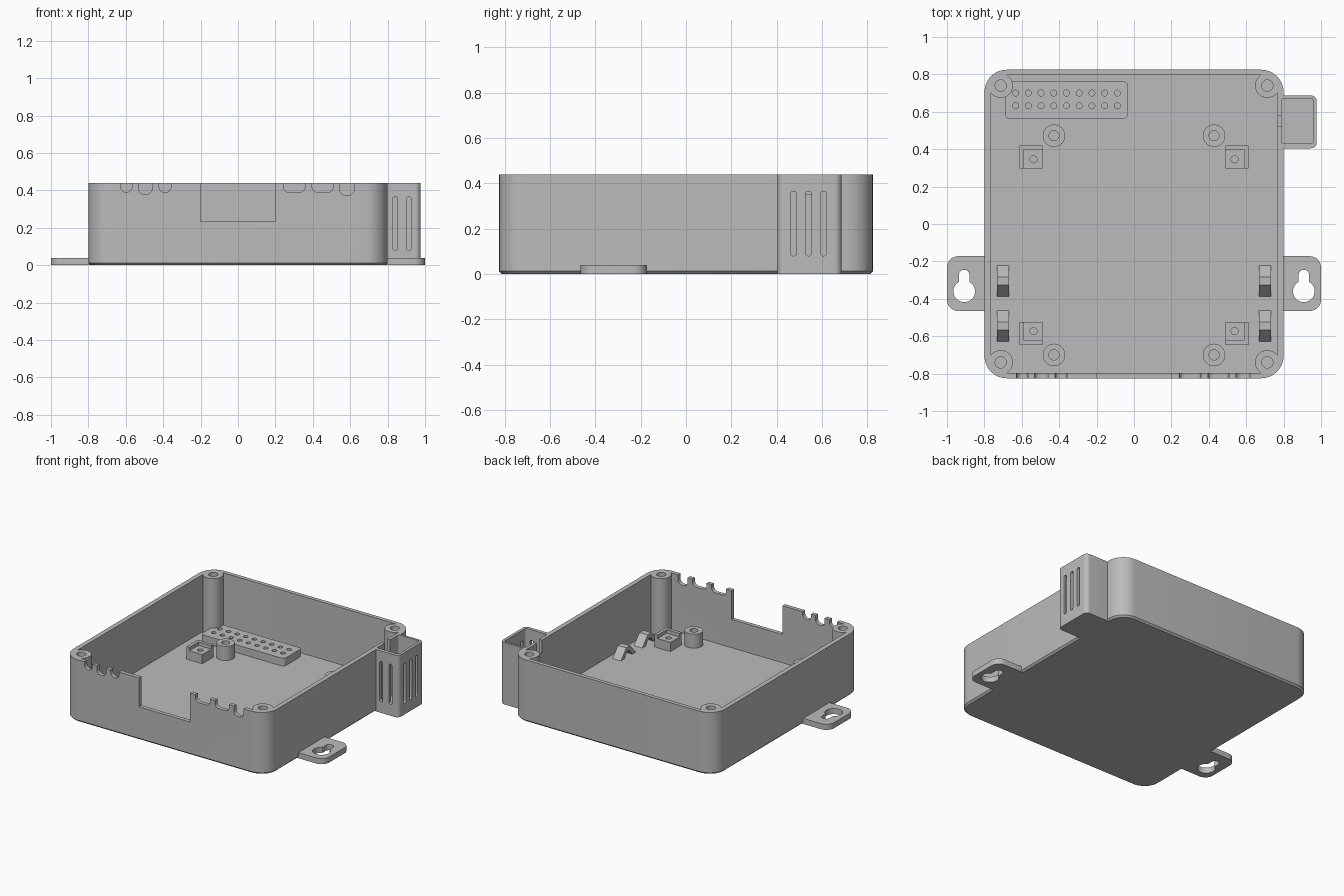
import bpy, bmesh, math

cube = bpy.data.objects.get("Cube")
if cube:
    bpy.data.objects.remove(cube, do_unlink=True)

grey = bpy.data.materials.new("plain grey")
grey.use_nodes = True
grey.diffuse_color = (0.5, 0.5, 0.5, 1)
grey.node_tree.nodes["Principled BSDF"].inputs["Base Color"].default_value = (0.5, 0.5, 0.5, 1)

TOP, FLOOR = 0.44, 0.035
parts = []


def rounded(x0, x1, y0, y1, r, r_left=None, steps=8):
    """Outline of a rectangle with rounded corners."""
    rl = r if r_left is None else r_left
    pts = []
    for cx, cy, rad, start in ((x1 - r, y1 - r, r, 0), (x0 + rl, y1 - rl, rl, 90),
                               (x0 + rl, y0 + rl, rl, 180), (x1 - r, y0 + r, r, 270)):
        n = steps if rad > 0 else 0
        for i in range(n + 1):
            a = math.radians(start + (90 * i / n if n else 0))
            pts.append((cx + rad * math.cos(a), cy + rad * math.sin(a)))
    return pts


def circle(x, y, r, n=32):
    return [(x + r * math.cos(2 * math.pi * i / n), y + r * math.sin(2 * math.pi * i / n))
            for i in range(n)]


def prism(name, outline, lo, hi, axis="z", chamfer=0):
    """Extrude an outline along an axis."""
    place = {"z": lambda a, b: (a, b, lo), "y": lambda a, b: (a, lo, b),
             "x": lambda a, b: (lo, a, b)}[axis]
    bm = bmesh.new()
    base = bm.faces.new([bm.verts.new(place(a, b)) for a, b in outline])
    rim = list(base.edges)
    ext = bmesh.ops.extrude_face_region(bm, geom=[base], use_keep_orig=True)
    move = [hi - lo if k == axis else 0 for k in "xyz"]
    bmesh.ops.translate(bm, vec=move, verts=[v for v in ext["geom"] if isinstance(v, bmesh.types.BMVert)])
    if chamfer:
        bmesh.ops.bevel(bm, geom=rim, offset=chamfer, segments=1, affect='EDGES')
    bmesh.ops.recalc_face_normals(bm, faces=bm.faces)
    mesh = bpy.data.meshes.new(name)
    bm.to_mesh(mesh)
    bm.free()
    mesh.materials.append(grey)
    ob = bpy.data.objects.new(name, mesh)
    bpy.context.collection.objects.link(ob)
    return ob


def part(*args, **kw):
    ob = prism(*args, **kw)
    parts.append(ob)
    return ob


def cut(targets, outline, lo, hi, axis="z", cutter=None):
    """Subtract an extruded outline from each target."""
    cutter = cutter or prism("cutter", outline, lo, hi, axis)
    cutter.hide_render = True
    for ob in targets:
        mod = ob.modifiers.new("cut", 'BOOLEAN')
        mod.operation, mod.solver, mod.object = 'DIFFERENCE', 'EXACT', cutter
        bpy.context.view_layer.objects.active = ob
        bpy.ops.object.modifier_apply(modifier=mod.name)
    bpy.data.objects.remove(cutter, do_unlink=True)


# Open tray with corner screw posts left standing in the cavity
tray = part("tray", rounded(-0.8, 0.8, -0.825, 0.825, 0.12), 0, TOP, chamfer=0.012)
cavity = prism("cavity", rounded(-0.767, 0.767, -0.797, 0.797, 0.09), FLOOR, 0.6)
corners = [(sx * 0.713, sy * 0.74) for sx in (-1, 1) for sy in (-1, 1)]
for x, y in corners:
    cut([cavity], circle(x, y, 0.066), -0.1, 0.7)
    # fills the sliver behind each post
    sx, sy = math.copysign(1, x), math.copysign(1, y)
    xs, ys = sorted((x, sx * 0.9)), sorted((y, sy * 0.9))
    cut([cavity], rounded(*xs, *ys, 0), -0.1, 0.7)
cut([tray], None, 0, 0, cutter=cavity)
for x, y in corners:
    cut([tray], circle(x, y, 0.03), 0.15, 0.6)

# Front opening and cable notches
cut([tray], rounded(-0.2, 0.2, 0.235, 0.6, 0), -0.9, -0.76, "y")
for x, w, z in ((-0.597, 0.06, 0.39), (-0.495, 0.072, 0.38), (-0.39, 0.064, 0.39),
                (0.3, 0.115, 0.39), (0.452, 0.112, 0.39), (0.583, 0.076, 0.375)):
    cut([tray], rounded(x - w / 2, x + w / 2, z, 0.6, 0.03), -0.9, -0.76, "y")

# Vented sensor pod on the side
pod = part("side_pod", rounded(0.78, 0.977, 0.405, 0.687, 0.03, 0), 0, TOP)
cut([pod, tray], rounded(0.79, 0.957, 0.43, 0.672, 0.01), FLOOR, 0.6)
for y in (0.475, 0.541, 0.607):
    cut([pod], rounded(y - 0.0125, y + 0.0125, 0.08, 0.365, 0.01), 0.94, 1.1, "x")
for x in (0.84, 0.913):
    cut([pod], rounded(x - 0.012, x + 0.012, 0.08, 0.365, 0.01), 0.3, 0.45, "y")
# Wire passage between pod and tray
cut([pod, tray], rounded(0.52, 0.578, 0.35, 0.6, 0), 0.74, 0.83, "x")

for side, s in (("right", -1), ("left", 1)):
    def flip(pts):
        return [(s * a, b) for a, b in pts]

    # Mounting ear with keyhole
    ear = part(side + "_ear", flip(rounded(0.78, 1.0, -0.465, -0.172, 0.06, 0)), 0, 0.04)
    cut([ear], flip(circle(0.908, -0.36, 0.058)), -0.1, 0.1)
    cut([ear], flip(rounded(0.88, 0.936, -0.38, -0.245, 0.0275)), -0.1, 0.1)

    for end, y_round, y_block, e in (("front", -0.7, -0.585, -1), ("back", 0.472, 0.358, 1)):
        # Round screw standoff
        boss = part(f"{side}_{end}_standoff", circle(s * 0.428, y_round, 0.06), 0.02, 0.135)
        cut([boss], circle(s * 0.428, y_round, 0.027), 0.05, 0.2)

        # Square board rest with raised outer lip
        x = s * 0.55
        rest = part(f"{side}_{end}_board_rest",
                    rounded(x - 0.062, x + 0.062, y_block - 0.062, y_block + 0.062, 0), 0.02, 0.125)
        px, py = x - s * 0.012, y_block - e * 0.012
        cut([rest], rounded(px - 0.051, px + 0.051, py - 0.051, py + 0.051, 0), 0.1, 0.2)
        cut([rest], circle(px, py, 0.019, 20), 0.05, 0.2)

    # Cable tie bridges
    for i, y in enumerate((-0.305, -0.545)):
        arch = [(-0.087, 0.03), (-0.022, 0.105), (0.022, 0.105), (0.087, 0.03),
                (0.05, 0.03), (0.012, 0.075), (-0.012, 0.075), (-0.05, 0.03)]
        part(f"{side}_tie_bridge_{i + 1}", [(y + a, b) for a, b in arch],
             s * 0.7 - 0.033, s * 0.7 + 0.033, "x")

# Pin holder block with two rows of sockets
holder = part("pin_holder", rounded(-0.69, -0.032, 0.563, 0.762, 0.025), 0.02, 0.09)
for row in (0.632, 0.7):
    for i in range(9):
        cut([holder], circle(-0.633 + i * 0.068, row, 0.016, 16), 0.045, 0.2)

bpy.ops.object.select_all(action='DESELECT')
for ob in parts:
    ob.select_set(True)
bpy.context.view_layer.objects.active = tray
bpy.ops.object.shade_smooth_by_angle(angle=math.radians(30))
